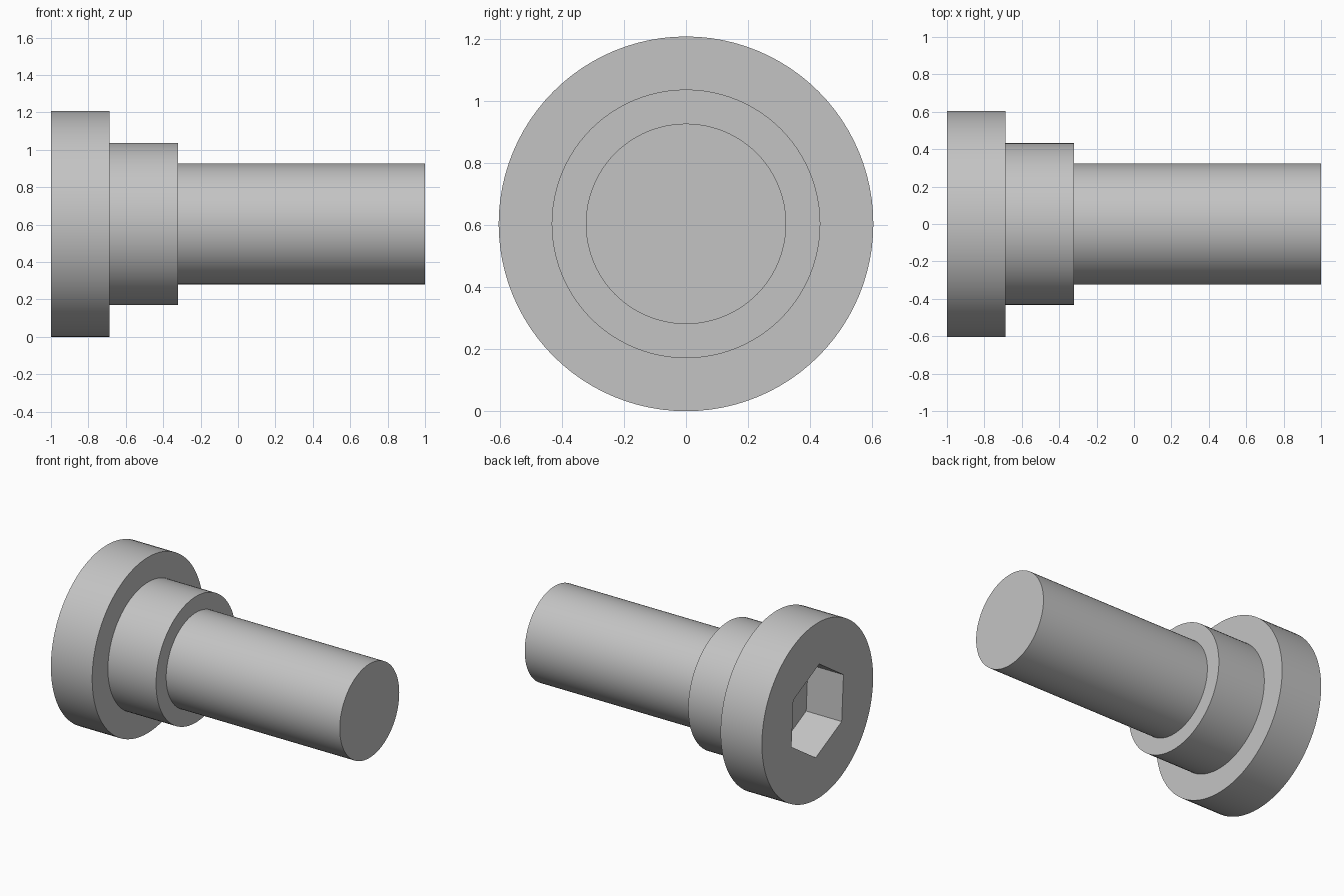
import bpy
import bmesh
from math import sin, cos, pi, radians
from mathutils import Vector

cube = bpy.data.objects.get("Cube")
if cube:
    bpy.data.objects.remove(cube, do_unlink=True)

HEAD_R, SHOULDER_R, SHANK_R = 0.604, 0.433, 0.323
HEAD_END, SHOULDER_END = -0.686, -0.32
SOCKET_R, SOCKET_DEPTH, SOCKET_TURN = 0.315, 0.27, radians(3.5)
AXIS = Vector((0, 0, HEAD_R))

steel = bpy.data.materials.new("steel_grey")
steel.use_nodes = True
grey = (0.55, 0.55, 0.55, 1)
steel.diffuse_color = grey
steel.node_tree.nodes["Principled BSDF"].inputs["Base Color"].default_value = grey


def make_object(name, bm):
    bmesh.ops.recalc_face_normals(bm, faces=bm.faces)
    mesh = bpy.data.meshes.new(name)
    bm.to_mesh(mesh)
    bm.free()
    mesh.materials.append(steel)
    obj = bpy.data.objects.new(name, mesh)
    obj.location = AXIS
    bpy.context.collection.objects.link(obj)
    return obj


# Head, shoulder and shank turned from one stepped profile
profile = [(-1, 0), (-1, HEAD_R), (HEAD_END, HEAD_R), (HEAD_END, SHOULDER_R),
           (SHOULDER_END, SHOULDER_R), (SHOULDER_END, SHANK_R), (1, SHANK_R), (1, 0)]
bm = bmesh.new()
points = [bm.verts.new((x, 0, r)) for x, r in profile]
edges = [bm.edges.new(pair) for pair in zip(points, points[1:])]
bmesh.ops.spin(bm, geom=points + edges, cent=(0, 0, 0), axis=(1, 0, 0),
               angle=2 * pi, steps=96, use_duplicate=False)
bmesh.ops.remove_doubles(bm, verts=bm.verts, dist=0.0001)
# Merge the end-cap triangles into single flat faces
bmesh.ops.dissolve_verts(bm, verts=[v for v in bm.verts if v.co.yz.length < 0.001])
bolt = make_object("shoulder_bolt", bm)

# Hexagonal key socket cut into the head
bm = bmesh.new()
angles = [SOCKET_TURN + i * pi / 3 for i in range(6)]
hexagon = bm.faces.new([bm.verts.new((-1.1, -SOCKET_R * sin(a), SOCKET_R * cos(a)))
                        for a in angles])
extruded = bmesh.ops.extrude_face_region(bm, geom=[hexagon], use_keep_orig=True)["geom"]
bmesh.ops.translate(bm, vec=(0.1 + SOCKET_DEPTH, 0, 0),
                    verts=[g for g in extruded if isinstance(g, bmesh.types.BMVert)])
cutter = make_object("socket_cutter", bm)
cutter.hide_render = True

cut = bolt.modifiers.new("socket", "BOOLEAN")
cut.operation = "DIFFERENCE"
cut.solver = "EXACT"
cut.object = cutter

bpy.ops.object.select_all(action="DESELECT")
bolt.select_set(True)
bpy.context.view_layer.objects.active = bolt
bpy.ops.object.modifier_apply(modifier=cut.name)
bpy.data.objects.remove(cutter, do_unlink=True)
bpy.ops.object.shade_smooth_by_angle(angle=radians(30))
